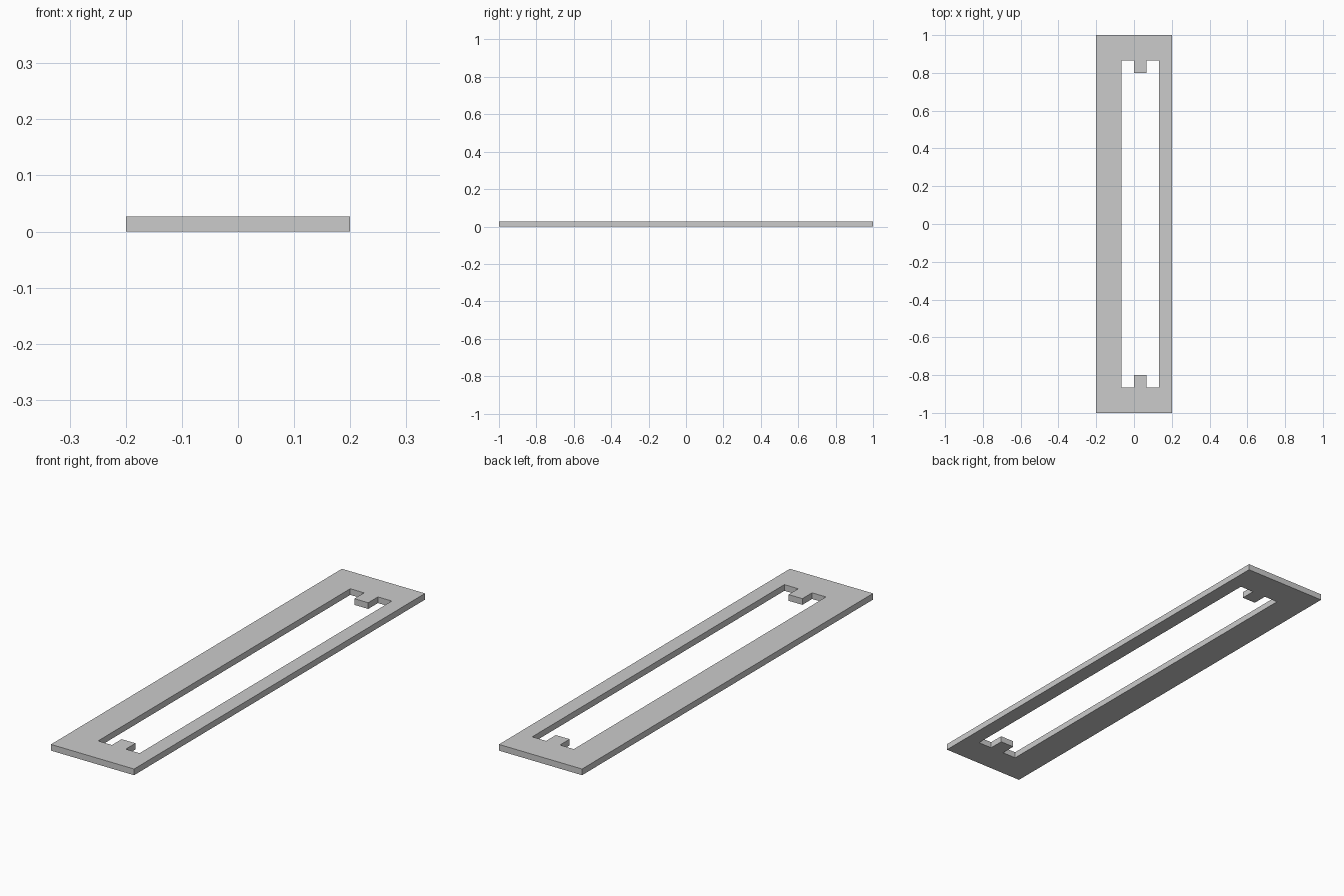
import bpy
import bmesh

cube = bpy.data.objects.get("Cube")
if cube:
    bpy.data.objects.remove(cube, do_unlink=True)

UNIT = 1 / 15          # layout module of the plate
THICKNESS = 0.027

# Plain grey finish
grey = bpy.data.materials.new("plain_grey")
grey.use_nodes = True
colour = (0.6, 0.6, 0.6, 1)
grey.diffuse_color = colour
grey.node_tree.nodes["Principled BSDF"].inputs["Base Color"].default_value = colour

# Outer rectangle, and the slot with a tab at each end (in modules)
outer = [(-3, -15), (3, -15), (3, 15), (-3, 15)]
slot_end = [(-1, 13), (0, 13), (0, 12), (1, 12), (1, 13), (2, 13)]
slot = slot_end + [(x, -y) for x, y in reversed(slot_end)]

bm = bmesh.new()


def add_loop(points):
    verts = [bm.verts.new((x * UNIT, y * UNIT, THICKNESS / 2)) for x, y in points]
    return [bm.edges.new((a, b)) for a, b in zip(verts, verts[1:] + verts[:1])]


# Fill between the two outlines, facing up
edges = add_loop(outer) + add_loop(slot)
bmesh.ops.triangle_fill(bm, edges=edges, use_beauty=True, normal=(0, 0, 1))
bm.normal_update()
bmesh.ops.reverse_faces(bm, faces=[f for f in bm.faces if f.normal.z < 0])

mesh = bpy.data.meshes.new("slotted_plate")
bm.to_mesh(mesh)
bm.free()
mesh.materials.append(grey)
plate = bpy.data.objects.new("slotted_plate", mesh)
bpy.context.collection.objects.link(plate)

# Plate thickness
solid = plate.modifiers.new("thickness", "SOLIDIFY")
solid.thickness = THICKNESS
solid.offset = 0
